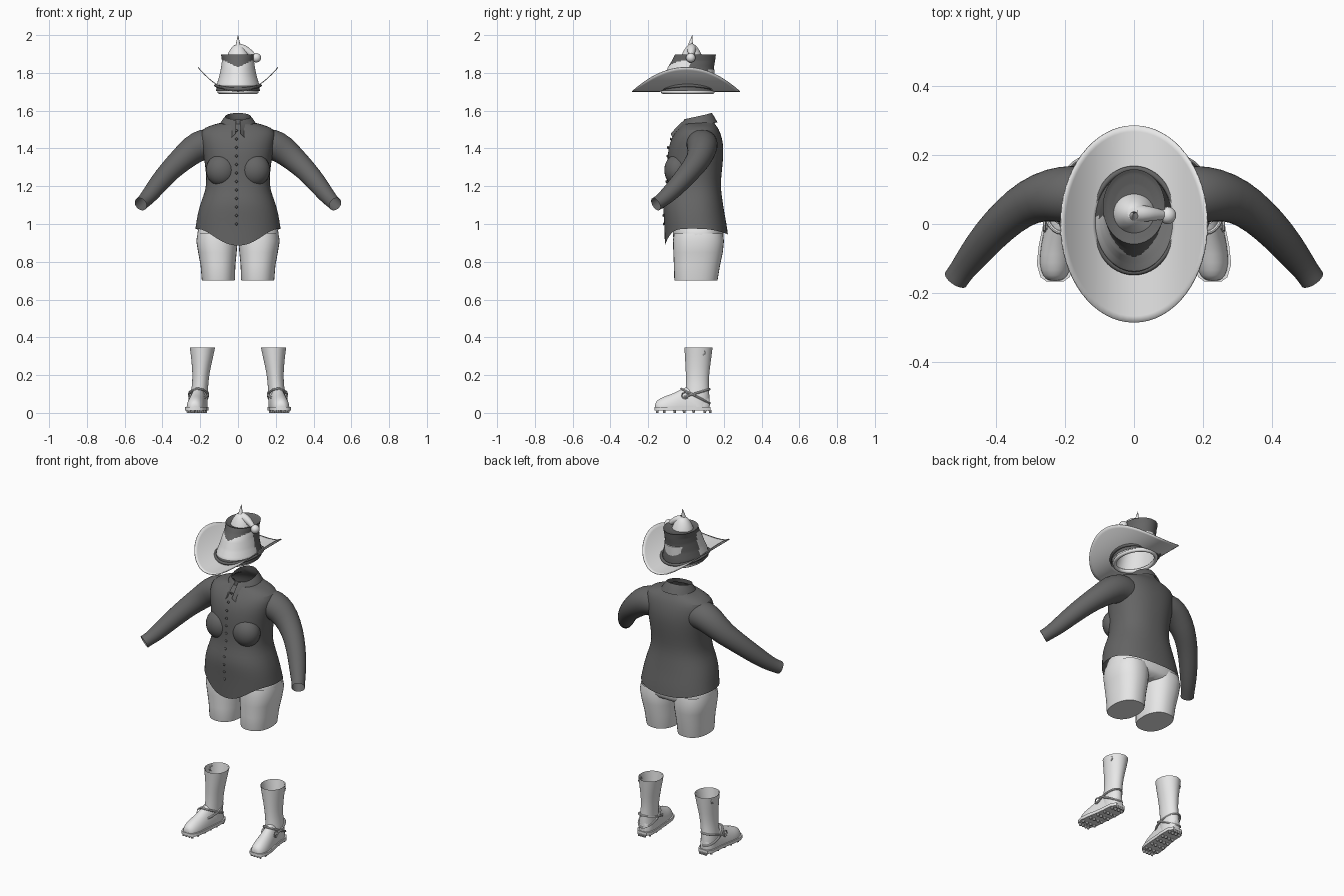
import bpy, bmesh, math
from mathutils import Vector

if "Cube" in bpy.data.objects:
    bpy.data.objects.remove(bpy.data.objects["Cube"])


def material(name, value):
    m = bpy.data.materials.new(name)
    m.use_nodes = True
    col = (value, value, value, 1)
    m.diffuse_color = col
    m.node_tree.nodes["Principled BSDF"].inputs["Base Color"].default_value = col
    return m


LIGHT = material("pale grey", 0.8)
DARK = material("charcoal", 0.13)


def finish(name, bm, mat, mirror=False, subsurf=0, angle=40, recalc=True):
    if recalc:
        bmesh.ops.recalc_face_normals(bm, faces=bm.faces)
    me = bpy.data.meshes.new(name)
    bm.to_mesh(me)
    bm.free()
    ob = bpy.data.objects.new(name, me)
    bpy.context.collection.objects.link(ob)
    me.materials.append(mat)
    if subsurf:
        ob.modifiers.new("smooth", "SUBSURF").levels = subsurf
        ob.modifiers["smooth"].render_levels = subsurf
    if mirror:
        ob.modifiers.new("mirror", "MIRROR")
    bpy.ops.object.select_all(action="DESELECT")
    ob.select_set(True)
    bpy.context.view_layer.objects.active = ob
    bpy.ops.object.shade_smooth_by_angle(angle=math.radians(angle))
    return ob


def skin(name, rings, mat, caps=(False, False), closed=True, **kw):
    """Bridge equal-length rings of points into one surface."""
    bm = bmesh.new()
    rows = [[bm.verts.new(p) for p in r] for r in rings]
    n = len(rows[0])
    for a, b in zip(rows, rows[1:]):
        for i in range(n if closed else n - 1):
            j = (i + 1) % n
            bm.faces.new((a[i], a[j], b[j], b[i]))
    for use, row in zip(caps, (rows[0], rows[-1])):
        if use:
            bm.faces.new(row)
    return finish(name, bm, mat, **kw)


def angles(n):
    return [2 * math.pi * i / n for i in range(n)]


def spow(v, e):
    return math.copysign(abs(v) ** e, v)


def oval(cx, cy, z, rx, ry, n=40, e=1.0):
    return [Vector((cx + rx * spow(math.cos(t), e), cy + ry * spow(math.sin(t), e), z))
            for t in angles(n)]


def tube(name, path, mat, n=16, **kw):
    """Round tube along (x, y, z, radius) points."""
    pts = [Vector(p[:3]) for p in path]
    rings = []
    for i, p in enumerate(path):
        d = pts[min(i + 1, len(pts) - 1)] - pts[max(i - 1, 0)]
        q = d.to_track_quat("Z", "Y")
        rings.append([pts[i] + q @ Vector((p[3] * math.cos(t), p[3] * math.sin(t), 0))
                      for t in angles(n)])
    return skin(name, rings, mat, **kw)


def ball(name, c, r, mat, **kw):
    bm = bmesh.new()
    bmesh.ops.create_uvsphere(bm, u_segments=24, v_segments=14, radius=1)
    for v in bm.verts:
        v.co = Vector([c[k] + v.co[k] * r[k] for k in range(3)])
    return finish(name, bm, mat, **kw)


# Shirt body: height, half width, front y, back y
body = [(0.94, .226, -.112, .222), (1.0, .222, -.115, .215), (1.06, .213, -.12, .203),
        (1.12, .195, -.122, .194), (1.18, .171, -.106, .185), (1.24, .167, -.1, .185),
        (1.32, .175, -.1, .195), (1.40, .19, -.095, .2), (1.46, .2, -.075, .19),
        (1.50, .195, -.045, .175), (1.52, .15, -.025, .16), (1.535, .1, -.018, .15),
        (1.55, .072, -.012, .14), (1.585, .066, -.01, .135)]
rings = [oval(0, (f + b) / 2, z, w, (b - f) / 2, 48, .88) for z, w, f, b in body]
for t, p in zip(angles(48), rings[0]):          # dipped shirt tails
    s = math.sin(t)
    p.z = .975 - (.09 * abs(s) ** 5 if s < 0 else .03 * s * s)
for p in rings[-1] + rings[-2]:                 # neck tilts down to the front
    p.z += (p.y - .13) * .22
skin("shirt_body", rings, DARK, subsurf=1)
ball("shirt_bust", (.088, -.045, 1.285), (.082, .07, .085), DARK, mirror=True)

# Sleeves
tube("sleeve", [(.13, .085, 1.42, .08), (.18, .085, 1.425, .086), (.24, .085, 1.395, .078),
                (.3, .068, 1.34, .066), (.36, .025, 1.285, .058), (.42, -.035, 1.215, .052),
                (.47, -.098, 1.15, .044), (.498, -.135, 1.12, .037),
                (.515, -.16, 1.105, .037)], DARK, n=20, mirror=True, subsurf=1)

# Collar: one side, from the front opening round to the back
collar = []
for k in range(4):
    f = k / 3
    row = []
    for i in range(21):
        a = math.radians(8 + 172 * i / 20)
        drop = .05 + .055 * math.exp(-((math.degrees(a) - 32) / 24) ** 2)
        y = .062 - math.cos(a) * (.074 + .03 * f + .04 * f * max(0, math.cos(a)))
        top = 1.588 - .04 * (1 + math.cos(a)) / 2
        row.append((math.sin(a) * (.068 + .034 * f), y, top - drop * f ** 1.2))
    collar.append(row)
skin("shirt_collar", collar, DARK, closed=False, mirror=True)

# Buttons down the front
for z in [1.0 + .045 * i for i in range(12)]:
    near = sorted(body, key=lambda r: abs(r[0] - z))[:2]
    (z0, _, f0, _), (z1, _, f1, _) = near
    y = f0 + (f1 - f0) * (z - z0) / (z1 - z0)
    ball("shirt_button", (-.008, y - .002, z), (.007, .005, .007), DARK)

# Shorts: hips and two legs
skin("shorts_hips", [oval(0, .065, z, w, d, 40, .8) for z, w, d in
                     ((.885, .19, .115), (.92, .218, .133), (.96, .216, .137), (1.0, .2, .13))],
     LIGHT, caps=(True, False), subsurf=1)
skin("shorts_leg", [oval(cx, cy, z, rx, ry, 32, .88) for cx, cy, z, rx, ry in
                    ((.104, .053, .7, .086, .113), (.104, .053, .707, .088, .115),
                     (.106, .058, .78, .092, .122), (.109, .064, .85, .102, .131),
                     (.112, .066, .91, .109, .135), (.11, .066, .95, .104, .13))],
     LIGHT, caps=(True, False), mirror=True)

# Boot shaft
shaft = [(.206, .06, .03, .044, .066), (.206, .06, .1, .045, .064), (.2, .06, .15, .043, .06),
         (.196, .061, .21, .045, .062), (.191, .064, .28, .056, .069), (.188, .066, .345, .067, .075)]
skin("boot_shaft", [oval(*r, 28) for r in shaft], LIGHT, mirror=True, subsurf=1)
inner = oval(.188, .066, .342, .062, .07, 28)
skin("boot_lining", [inner, oval(.194, .062, .24, .045, .058, 28)], LIGHT,
     caps=(False, True), mirror=True, recalc=False)

# Boot foot: y, centre x, half width, height
foot = [(-.165, .228, .018, .02), (-.152, .228, .036, .042), (-.115, .226, .049, .06),
        (-.06, .22, .049, .077), (-.01, .213, .045, .108), (.04, .207, .044, .12),
        (.1, .205, .042, .1), (.128, .205, .024, .06)]
skin("boot_foot", [[(x + w * math.cos(t), y, .028 + math.sin(t) * (h if math.sin(t) > 0 else .01))
                    for t in angles(24)] for y, x, w, h in foot],
     LIGHT, caps=(True, True), mirror=True, subsurf=1)
skin("boot_sole", [[(x + sx * (w + .006), y * 1.01, z) for sx, z in
                    ((-1, .012), (1, .012), (1, .03), (-1, .03))] for y, x, w, h in foot],
     LIGHT, caps=(True, True), mirror=True)

# Studs under the sole
bm = bmesh.new()
for y, x, w, h in foot[1:]:
    for k in (-.8, -.27, .27, .8):
        made = bmesh.ops.create_cone(bm, cap_ends=True, segments=8, radius1=.006,
                                     radius2=.008, depth=.014)
        bmesh.ops.translate(bm, verts=made["verts"], vec=(x + k * w, y, .007))
finish("boot_studs", bm, LIGHT, mirror=True)

# Boot straps and buckles
for name, y0, z0, rx, ry, tilt in (("instep_strap", .04, .1, .05, .085, .3),
                                   ("ankle_strap", .05, .09, .049, .075, -.5)):
    tube(name, [(.209 + rx * math.cos(t), y0 + ry * math.sin(t), z0 + tilt * ry * math.sin(t), .006)
                for t in angles(24) + [0]], LIGHT, n=8, mirror=True)
for name, c, r in (("instep_buckle", (.259, -.005, .092), .017), ("top_buckle", (.243, .09, .32), .014)):
    tube(name, [(c[0], c[1] + r * math.cos(t), c[2] + r * math.sin(t), .004)
                for t in angles(8) + [0]], LIGHT, n=6, mirror=True)


# Hat brim, rolled up at the sides
def brim_z(x):
    return 1.702 + .128 * (abs(x) / .212) ** 2


brim = []
for k in range(9):
    f = k / 8
    row = oval(0, .003 * (1 - f), 0, .108 + .104 * f, .138 + .147 * f, 64)
    for p in row:
        p.z = brim_z(p.x)
    brim.append(row)
ob = skin("hat_brim", brim, LIGHT)
mod = ob.modifiers.new("thickness", "SOLIDIFY")
mod.thickness = .004
mod.offset = 0

# Hat crown: dark behind and on top, pale shaped panel in front
crown = [(.005, 1.705, .116, .147), (.008, 1.74, .112, .142), (.015, 1.78, .1, .13),
         (.026, 1.83, .089, .122), (.04, 1.865, .085, .114), (.05, 1.897, .09, .108),
         (.05, 1.892, .08, .098), (.045, 1.882, .05, .06)]
rings = []
for a, b in zip(crown, crown[1:]):
    for i in range(6):
        cy, z, rx, ry = [p + (q - p) * i / 6 for p, q in zip(a, b)]
        rings.append(oval(0, cy, z, rx, ry, 72))
ob = skin("hat_crown", rings, DARK, caps=(False, True))
ob.data.materials.append(LIGHT)
for p in ob.data.polygons:
    c = p.center
    if c.y < .02 and 1.735 < c.z < 1.828 + .5 * abs(c.x):
        p.material_index = 1

# Hat band and sweat ring
for name, z0, rx, ry, r, mat in (("hat_band", 1.712, .119, .15, .008, DARK),
                                 ("hat_sweat_ring", 1.7, .098, .132, .011, LIGHT)):
    k = .5 if mat == DARK else 0
    tube(name, [(rx * math.cos(t), .01 + ry * math.sin(t),
                 z0 + k * (brim_z(rx * math.cos(t)) - 1.7), r)
                for t in angles(48) + [0]], mat, n=10)

# Hat lining seen from below
skin("hat_lining", [oval(0, .01 + .03 * f, 1.7 + .13 * f, .1 - .018 * f, .133 - .02 * f, 40)
                    for f in (0, .5, .9)] + [oval(0, .04, 1.84, .04, .05, 40)],
     LIGHT, caps=(False, True), recalc=False)

# Soft cap on top with folded tail, bobble and spike
skin("cap_cone", [oval(0, .03, z, rx, ry, 24) for z, rx, ry in
                  ((1.87, .064, .062), (1.9, .056, .052), (1.93, .038, .036), (1.952, .018, .018))],
     LIGHT, caps=(False, True), subsurf=1)
tube("cap_tail", [(.005, .03, 1.93, .026), (.035, .03, 1.925, .024), (.065, .028, 1.905, .018),
                  (.095, .025, 1.88, .011)], LIGHT, subsurf=1)
ball("cap_bobble", (.097, .025, 1.88), (.025, .025, .025), LIGHT)
tube("cap_spike", [(0, .02, 1.93, .016), (0, .026, 1.96, .01), (0, .033, 2.0, .0008)], LIGHT,
     caps=(False, True))
